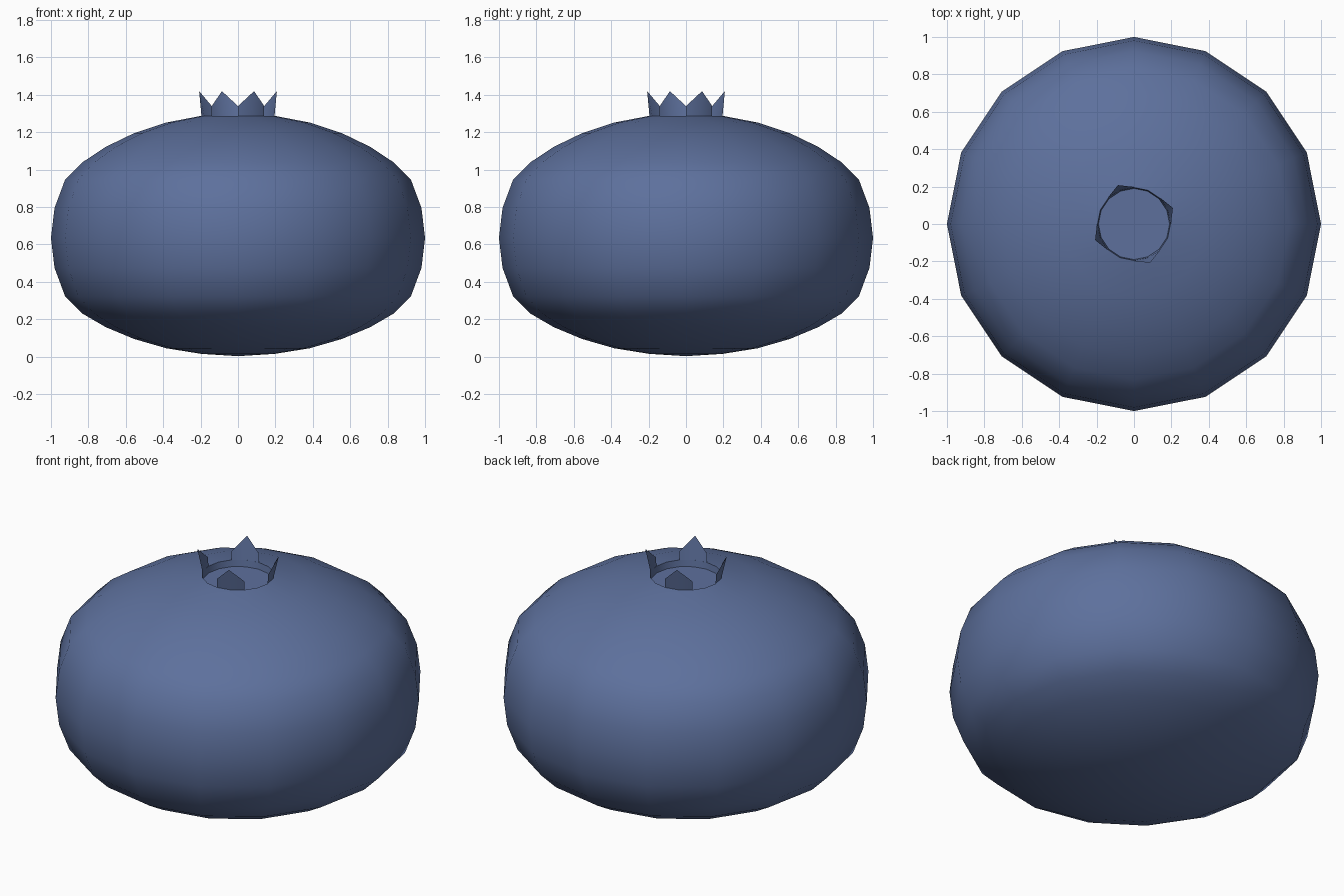
import bpy, bmesh, math

if "Cube" in bpy.data.objects:
    bpy.data.objects.remove(bpy.data.objects["Cube"])

SEG = 16
blue = bpy.data.materials.new("berry_blue")
blue.diffuse_color = (0.11, 0.163, 0.335, 1)
blue.use_nodes = True
blue.node_tree.nodes["Principled BSDF"].inputs["Base Color"].default_value = blue.diffuse_color


def point(r, deg, z):
    a = math.radians(deg)
    return (r * math.cos(a), r * math.sin(a), z)


def finish(name, bm):
    mesh = bpy.data.meshes.new(name)
    bm.to_mesh(mesh)
    bm.free()
    mesh.materials.append(blue)
    obj = bpy.data.objects.new(name, mesh)
    bpy.context.collection.objects.link(obj)
    bpy.ops.object.select_all(action='DESELECT')
    bpy.context.view_layer.objects.active = obj
    obj.select_set(True)
    bpy.ops.object.shade_smooth_by_angle(angle=math.radians(45))
    return obj


# Squashed round body with a shallow cup sunk into the top
profile = [(0.195, 0.015), (0.383, 0.045), (0.556, 0.095), (0.707, 0.158),
           (0.831, 0.23), (0.924, 0.322), (0.981, 0.475), (1.0, 0.635),
           (0.981, 0.795), (0.924, 0.948), (0.831, 1.04), (0.707, 1.122),
           (0.556, 1.195), (0.383, 1.252), (0.195, 1.288), (0.19, 1.25)]
bm = bmesh.new()
rings = [[bm.verts.new(point(r, 360 * i / SEG, z)) for i in range(SEG)]
         for r, z in profile]
for lo, hi in zip(rings, rings[1:]):
    for i in range(SEG):
        j = (i + 1) % SEG
        bm.faces.new((lo[i], lo[j], hi[j], hi[i]))
bottom = bm.verts.new((0, 0, 0.003))
cup = bm.verts.new((0, 0, 1.25))
for i in range(SEG):
    j = (i + 1) % SEG
    bm.faces.new((bottom, rings[0][j], rings[0][i]))
    bm.faces.new((cup, rings[-1][i], rings[-1][j]))
finish("berry_body", bm)

# Crown of four pointed sepals leaning slightly outwards
bm = bmesh.new()
for k in range(4):
    start = 90 * k
    base = [bm.verts.new(point(0.195, start + d, 1.285)) for d in (0, 22.5, 45)]
    left = bm.verts.new(point(0.198, start, 1.34))
    tip = bm.verts.new(point(0.225, start + 22.5, 1.42))
    right = bm.verts.new(point(0.198, start + 45, 1.34))
    bm.faces.new((base[0], base[1], tip, left))
    bm.faces.new((base[1], base[2], right, tip))
finish("crown_sepals", bm)
